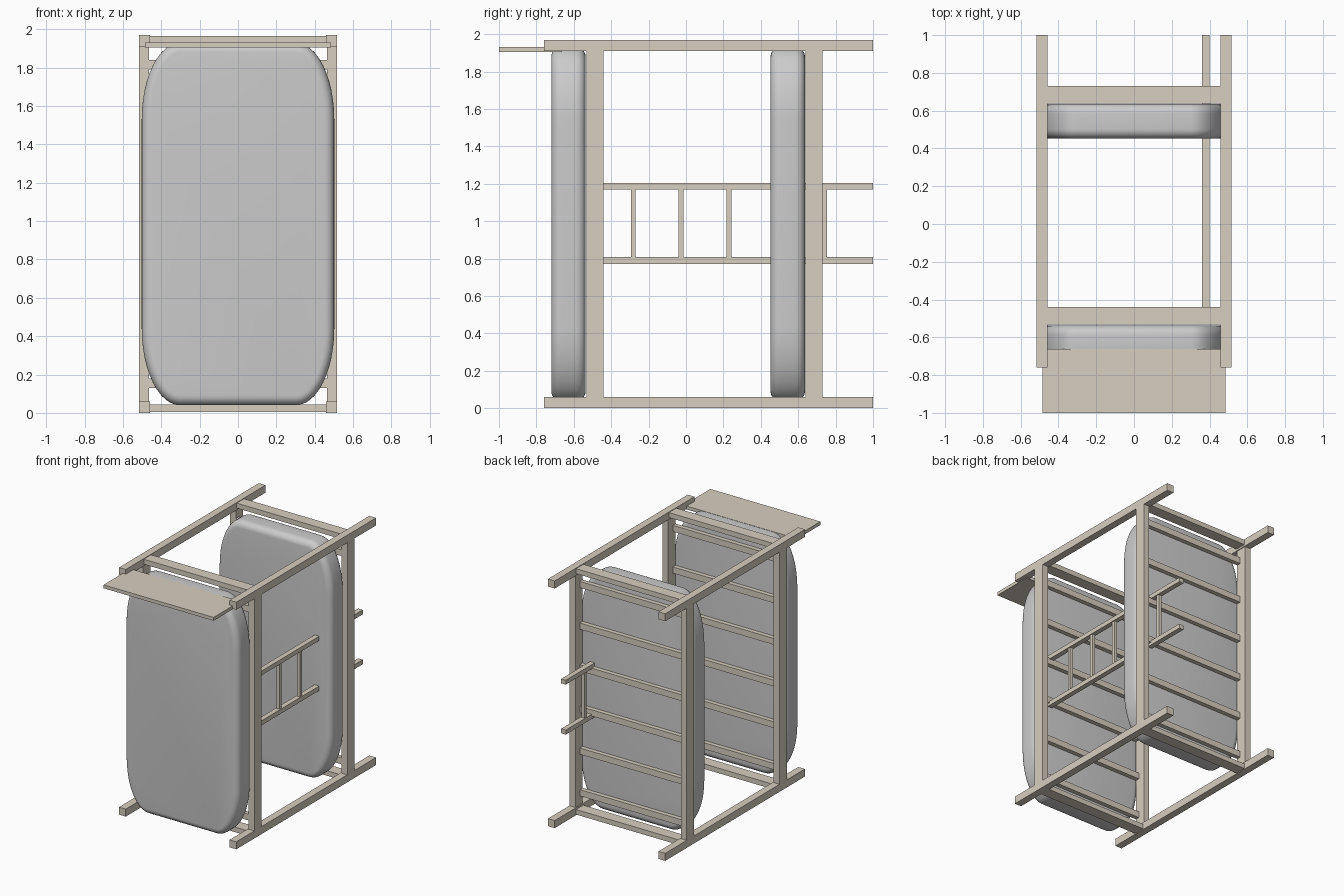
import bpy, bmesh, math
from mathutils import Vector

if "Cube" in bpy.data.objects:
    bpy.data.objects.remove(bpy.data.objects["Cube"])

H = 1.97  # overall height

wood = bpy.data.materials.new("pale_wood")
wood.diffuse_color = (0.68, 0.62, 0.53, 1)
wood.use_nodes = True
wood.node_tree.nodes["Principled BSDF"].inputs["Base Color"].default_value = wood.diffuse_color


def finish(name, bm, mat=None):
    bmesh.ops.recalc_face_normals(bm, faces=bm.faces)
    me = bpy.data.meshes.new(name)
    bm.to_mesh(me)
    bm.free()
    ob = bpy.data.objects.new(name, me)
    bpy.context.collection.objects.link(ob)
    if mat:
        me.materials.append(mat)
    return ob


def box(name, x, y, z):
    """Wooden bar given as (min, max) on each axis."""
    bm = bmesh.new()
    bmesh.ops.create_cube(bm, size=1)
    for v in bm.verts:
        v.co = Vector([(a + b) / 2 + c * (b - a) for (a, b), c in zip((x, y, z), v.co)])
    return finish(name, bm, wood)


def mattress(name, y0, y1):
    """Soft slab: elliptical-cornered outline with a rounded rim."""
    r, n, m = 0.05, 12, 6
    hx, hz, rx, rz = 0.502, 0.945, 0.2, 0.4
    arc = [i * math.pi / 2 / m for i in range(m + 1)]
    profile = [(y0 + r * (1 - math.sin(a)), r * (1 - math.cos(a))) for a in reversed(arc)]
    profile += [(y1 - r * (1 - math.sin(a)), r * (1 - math.cos(a))) for a in arc]
    bm = bmesh.new()
    rings = []
    for y, inset in profile:
        ring = []
        for q, (sx, sz) in enumerate([(1, 1), (-1, 1), (-1, -1), (1, -1)]):
            for i in range(n + 1):
                a = (q + i / n) * math.pi / 2
                x = sx * (hx - rx) + (rx - inset) * math.cos(a)
                z = sz * (hz - rz) + (rz - inset) * math.sin(a)
                ring.append(bm.verts.new((x, y, z + H / 2)))
        rings.append(ring)
    for a, b in zip(rings, rings[1:]):
        for i in range(len(a)):
            j = (i + 1) % len(a)
            bm.faces.new((a[i], a[j], b[j], b[i]))
    bm.faces.new(rings[0])
    bm.faces.new(rings[-1])
    ob = finish(name, bm)
    bpy.ops.object.select_all(action='DESELECT')
    ob.select_set(True)
    bpy.context.view_layer.objects.active = ob
    bpy.ops.object.shade_smooth_by_angle(angle=math.radians(40))


def side(s, a, b):
    return tuple(sorted((s * a, s * b)))


# Four corner posts, lying along y
for s in (-1, 1):
    for tag, z in (("low", (0, 0.06)), ("high", (H - 0.06, H))):
        box(f"corner_post_{tag}", side(s, 0.458, 0.517), (-0.76, 1.0), z)

# Two bunks: rails, slats and mattress
for tag, y0, y1, m0, m1 in (("front", -0.533, -0.44, -0.72, -0.537),
                            ("rear", 0.638, 0.73, 0.452, 0.636)):
    for s in (-1, 1):
        box(f"{tag}_side_rail", side(s, 0.465, 0.517), (y0, y1), (0.06, H - 0.06))
    for z in ((0.005, 0.045), (H - 0.045, H - 0.005)):
        box(f"{tag}_end_rail", (-0.458, 0.458), (y0, y1), z)
    for i in range(6):
        z = 0.155 + i * 0.332
        box(f"{tag}_slat", (-0.466, 0.466), (y0, y0 + 0.035), (z - 0.025, z + 0.025))
    mattress(f"{tag}_mattress", m0, m1)

# Ladder passing through the rear bunk
for z in ((0.772, 0.808), (1.17, 1.205)):
    box("ladder_rail", (0.36, 0.40), (-0.52, 1.0), z)
for i in range(5):
    y = -0.282 + i * 0.256
    box("ladder_rung", (0.367, 0.393), (y - 0.013, y + 0.013), (0.808, 1.17))

# Headboard panel
box("headboard", (-0.485, 0.485), (-1.0, -0.663), (1.905, 1.932))
